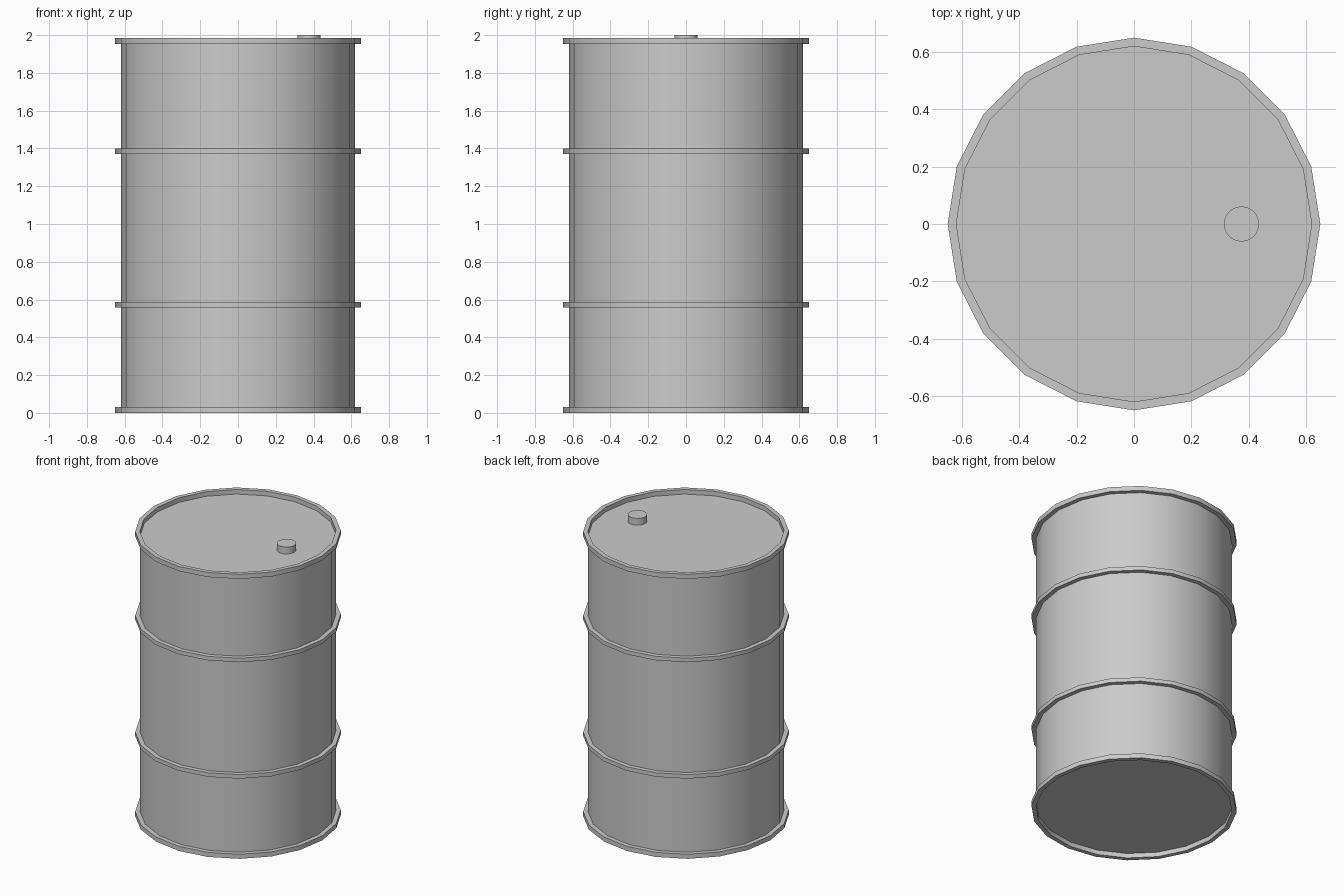
import bpy, bmesh
from math import cos, sin, pi, radians

if "Cube" in bpy.data.objects:
    bpy.data.objects.remove(bpy.data.objects["Cube"])

SIDES = 20
R_BODY, R_RIM = 0.62, 0.65
THICK = 0.032
LID_Z, RIM_TOP = 1.952, 1.984


def finish(name, bm):
    bmesh.ops.recalc_face_normals(bm, faces=bm.faces)
    mesh = bpy.data.meshes.new(name)
    bm.to_mesh(mesh)
    bm.free()
    obj = bpy.data.objects.new(name, mesh)
    bpy.context.collection.objects.link(obj)
    bpy.ops.object.select_all(action='DESELECT')
    obj.select_set(True)
    bpy.context.view_layer.objects.active = obj
    bpy.ops.object.shade_smooth_by_angle(angle=radians(30))
    return obj


def drum(name, radius, z0, z1, sides, x=0.0):
    """Closed cylinder with a vertex on the +x axis."""
    bm = bmesh.new()
    low, high = [[bm.verts.new((x + radius * cos(2 * pi * i / sides),
                                radius * sin(2 * pi * i / sides), z))
                  for i in range(sides)] for z in (z0, z1)]
    for i in range(sides):
        j = (i + 1) % sides
        bm.faces.new((low[i], low[j], high[j], high[i]))
    bm.faces.new(low[::-1])
    bm.faces.new(high)
    return finish(name, bm)


def hoop(name, z0, z1):
    """Rectangular-section ring hugging the body."""
    bm = bmesh.new()
    profile = [(R_BODY, z0), (R_RIM, z0), (R_RIM, z1), (R_BODY, z1)]
    rings = [[bm.verts.new((r * cos(2 * pi * i / SIDES),
                            r * sin(2 * pi * i / SIDES), z))
              for r, z in profile] for i in range(SIDES)]
    for i in range(SIDES):
        a, b = rings[i], rings[(i + 1) % SIDES]
        for k in range(4):
            m = (k + 1) % 4
            bm.faces.new((a[k], b[k], b[m], a[m]))
    return finish(name, bm)


# Barrel body with recessed lid and base
drum("barrel_body", R_BODY, THICK, LID_Z, SIDES)

# End rims and the two rolling hoops
hoop("bottom_rim", 0.0, THICK)
hoop("lower_hoop", 0.559, 0.587)
hoop("upper_hoop", 1.371, 1.399)
hoop("top_rim", LID_Z, RIM_TOP)

# Filler plug on the lid
drum("filler_cap", 0.061, LID_Z, 2.0, 32, x=0.375)
